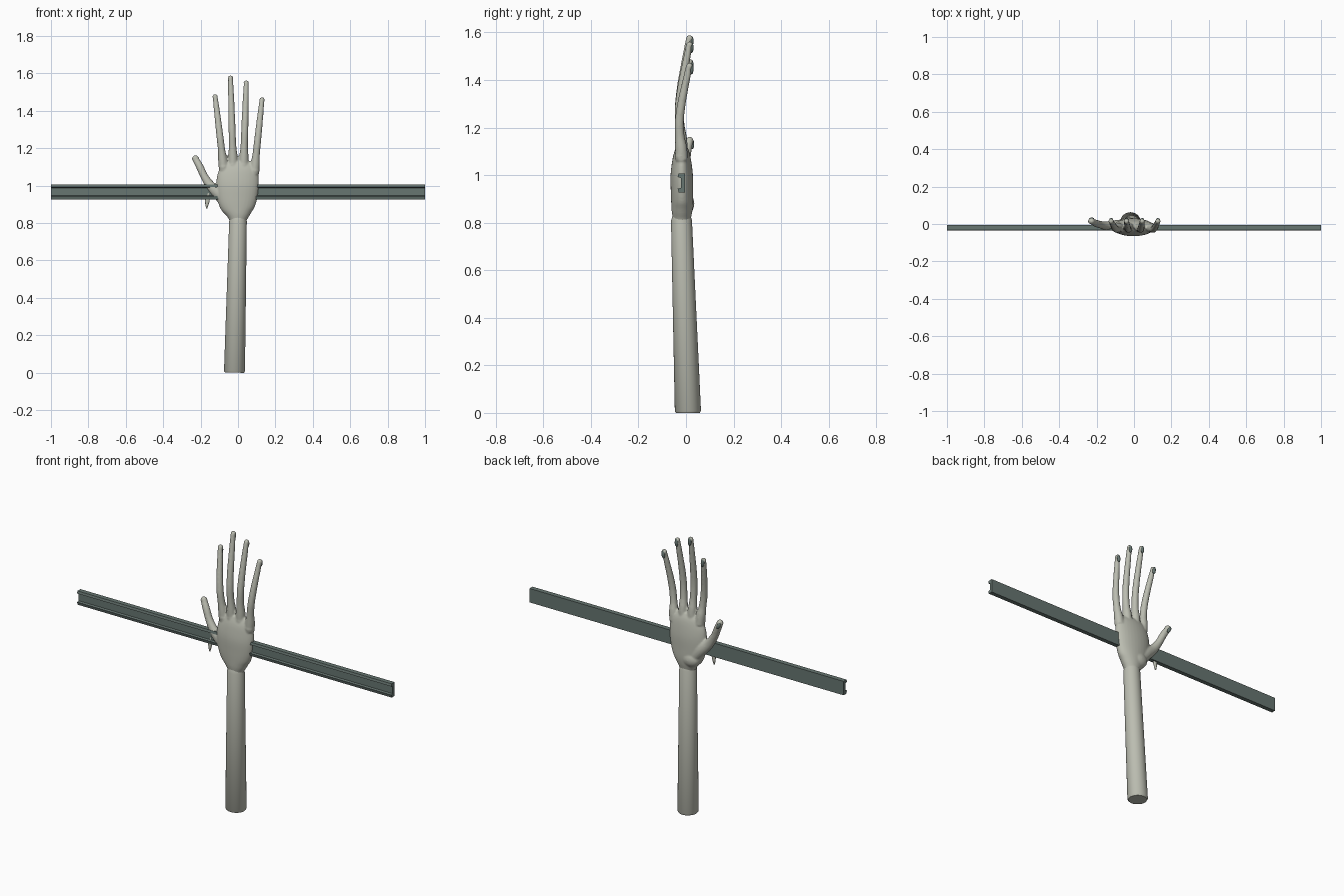
import bpy, bmesh, math
from mathutils import Vector, Matrix

if "Cube" in bpy.data.objects:
    bpy.data.objects.remove(bpy.data.objects["Cube"])


def material(name, rgb):
    m = bpy.data.materials.new(name)
    m.diffuse_color = (*rgb, 1)
    m.use_nodes = True
    m.node_tree.nodes["Principled BSDF"].inputs["Base Color"].default_value = m.diffuse_color
    return m


SKIN = material("pale grey skin", (0.50, 0.51, 0.44))
STEEL = material("dark grey green", (0.135, 0.18, 0.165))


def finish(name, bm, mat, angle=40):
    bmesh.ops.recalc_face_normals(bm, faces=bm.faces)
    me = bpy.data.meshes.new(name)
    bm.to_mesh(me)
    bm.free()
    me.materials.append(mat)
    ob = bpy.data.objects.new(name, me)
    bpy.context.collection.objects.link(ob)
    bpy.ops.object.select_all(action='DESELECT')
    ob.select_set(True)
    bpy.context.view_layer.objects.active = ob
    bpy.ops.object.shade_smooth_by_angle(angle=math.radians(angle))
    return ob


def spline(keys, steps):
    """Smooth curve through (x, y, z, rx, ry) keys."""
    k = [Vector(p) for p in keys]
    k = [2 * k[0] - k[1]] + k + [2 * k[-1] - k[-2]]
    out = []
    for i in range(1, len(k) - 2):
        a, b, c, d = k[i - 1:i + 3]
        for s in range(steps):
            t = s / steps
            out.append(0.5 * (2 * b + (c - a) * t + (2 * a - 5 * b + 4 * c - d) * t * t
                              + (3 * b - a - 3 * c + d) * t ** 3))
    return out + [k[-2]]


def tube(bm, keys, sides=24, steps=4):
    """Loft elliptical rings along a path and cap both ends."""
    pts = spline(keys, steps) if steps > 1 else [Vector(p) for p in keys]
    pos = [Vector(p[:3]) for p in pts]
    rings = []
    for i, p in enumerate(pts):
        tan = (pos[min(i + 1, len(pos) - 1)] - pos[max(i - 1, 0)]).normalized()
        side = Vector((0, 1, 0)).cross(tan).normalized()
        depth = tan.cross(side)
        rings.append([bm.verts.new(pos[i] + side * p[3] * math.cos(a) + depth * p[4] * math.sin(a))
                      for a in (2 * math.pi * j / sides for j in range(sides))])
    for r, s in zip(rings, rings[1:]):
        for j in range(sides):
            n = (j + 1) % sides
            bm.faces.new((r[j], r[n], s[n], s[j]))
    bm.faces.new(rings[0][::-1])
    bm.faces.new(rings[-1])


def ball(bm, centre, size, tilt=0):
    mat = Matrix.Translation(centre) @ Matrix.Rotation(tilt, 4, 'Y') @ Matrix.Diagonal((*size, 1))
    bmesh.ops.create_uvsphere(bm, u_segments=20, v_segments=12, radius=1, matrix=mat)


# forearm post
bm = bmesh.new()
tube(bm, [(-0.019, 0.008, 0, 0.051, 0.050), (-0.0188, 0.008, 0.008, 0.056, 0.055),
          (0, -0.019, 0.81, 0.047, 0.044), (0, -0.019, 0.828, 0.041, 0.038)], 32, 1)
finish("forearm", bm, SKIN)

# hand: palm, heel, fingers and thumb fused into one skin
bm = bmesh.new()
tube(bm, [(0, -0.02, 0.76, 0.036, 0.034), (0, -0.018, 0.81, 0.045, 0.037),
          (0, -0.017, 0.845, 0.066, 0.043), (-0.002, -0.016, 0.88, 0.091, 0.046),
          (-0.004, -0.017, 0.93, 0.107, 0.047), (-0.003, -0.018, 1.0, 0.114, 0.047),
          (0, -0.018, 1.06, 0.109, 0.040), (0, -0.018, 1.10, 0.094, 0.031),
          (0, -0.02, 1.13, 0.065, 0.018)], 32)
ball(bm, (-0.03, 0.002, 0.88), (0.055, 0.033, 0.045))

# base x, base z, tip x, tip z
fingers = {"index": (-0.077, 1.10, -0.122, 1.475), "middle": (-0.026, 1.11, -0.040, 1.575),
           "ring": (0.030, 1.11, 0.044, 1.548), "little": (0.088, 1.08, 0.128, 1.458)}
nails = {}
# along fraction, y, radius
shape = [(-0.04, -0.018, 0.027), (0.10, -0.021, 0.025), (0.22, -0.026, 0.020),
         (0.38, -0.028, 0.019), (0.55, -0.021, 0.018), (0.72, -0.009, 0.0165),
         (0.88, 0.004, 0.015), (1.0, 0.013, 0.013)]
for name, (bx, bz, tx, tz) in fingers.items():
    tube(bm, [(bx + (tx - bx) * f, y, bz + (tz - bz) * f, r, r) for f, y, r in shape], 16)
    ball(bm, (bx, -0.02, bz), (0.027, 0.027, 0.027))
    ball(bm, (tx, 0.015, tz), (0.0145, 0.0145, 0.0145))
    nails[name] = ((tx, 0.024, tz - 0.012), math.atan2(tx - bx, tz - bz))

tube(bm, [(-0.04, -0.004, 0.89, 0.035, 0.03), (-0.09, -0.008, 0.945, 0.036, 0.03),
          (-0.14, -0.010, 0.99, 0.028, 0.024), (-0.178, -0.004, 1.045, 0.021, 0.020),
          (-0.204, 0.004, 1.10, 0.020, 0.019), (-0.226, 0.014, 1.14, 0.018, 0.016)], 16)
ball(bm, (-0.227, 0.015, 1.143), (0.019, 0.017, 0.019))
nails["thumb"] = ((-0.226, 0.027, 1.13), -0.5)

hand = finish("hand", bm, SKIN, 180)
rem = hand.modifiers.new("fuse", 'REMESH')
rem.mode = 'VOXEL'
rem.voxel_size = 0.005
rem.use_smooth_shade = True
smo = hand.modifiers.new("soften", 'SMOOTH')
smo.factor = 0.5
smo.iterations = 4

# nails hanging at the back of each fingertip
for name, (centre, tilt) in nails.items():
    bm = bmesh.new()
    ball(bm, centre, (0.010, 0.0075, 0.022), tilt)
    finish(name + "_nail", bm, STEEL)

# channel beam, open toward the front
profile = [(-0.005, 0.926), (-0.005, 1.006), (-0.032, 1.006), (-0.035, 0.992), (-0.022, 0.988),
           (-0.022, 0.946), (-0.035, 0.943), (-0.030, 0.926)]
bm = bmesh.new()
face = bm.faces.new([bm.verts.new((-1, y, z)) for y, z in profile])
ext = bmesh.ops.extrude_face_region(bm, geom=[face], use_keep_orig=True)
bmesh.ops.translate(bm, vec=(2, 0, 0),
                    verts=[v for v in ext["geom"] if isinstance(v, bmesh.types.BMVert)])
finish("crossbeam", bm, STEEL, 10)

# drop below the thumb
bm = bmesh.new()
tube(bm, [(-0.158, -0.018, 0.96, 0.005, 0.005), (-0.163, -0.018, 0.925, 0.012, 0.007),
          (-0.166, -0.018, 0.90, 0.009, 0.007), (-0.167, -0.018, 0.877, 0.003, 0.003)], 12)
finish("hanging_drop", bm, SKIN)
